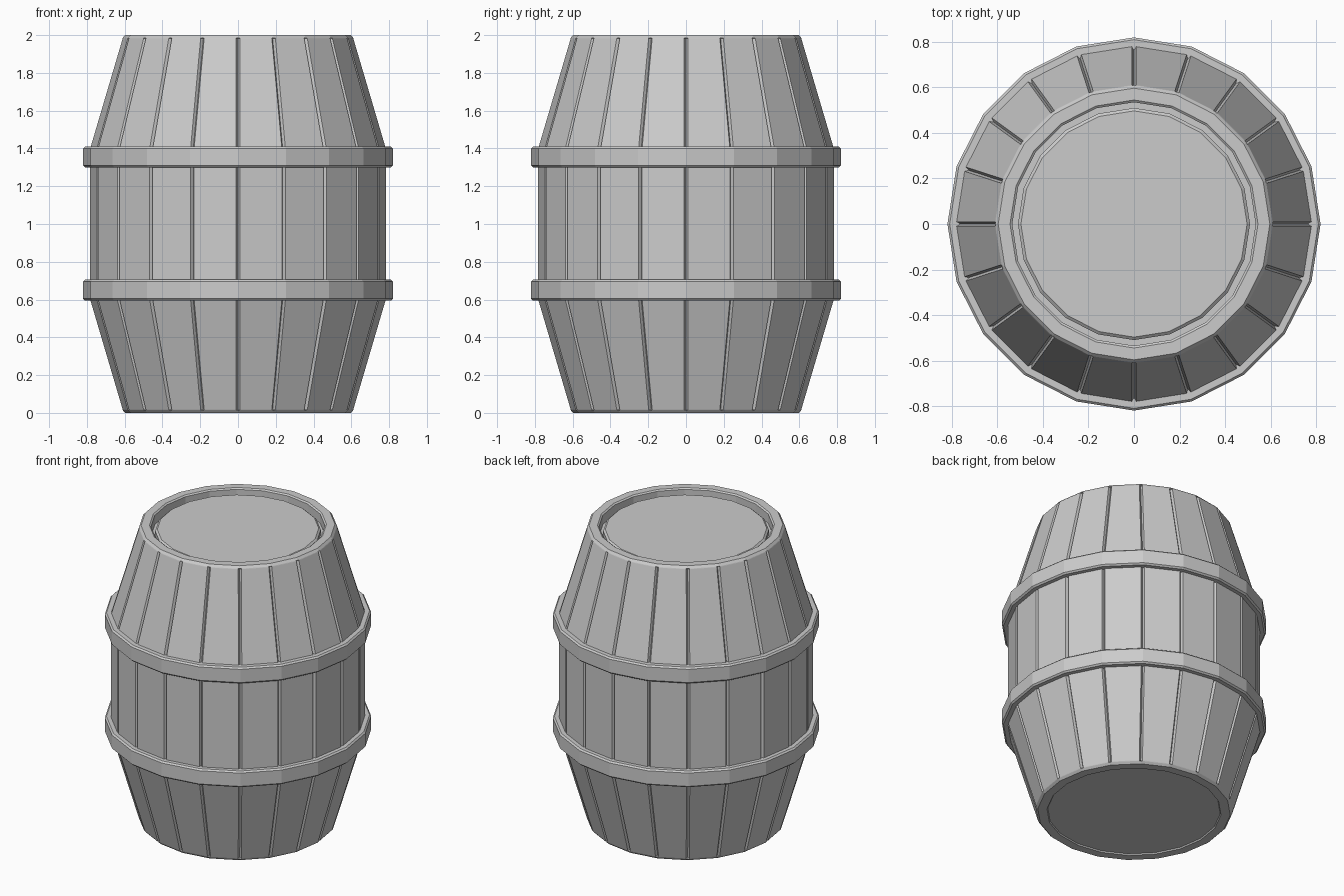
import bpy, bmesh
from math import sin, cos, pi
from mathutils import Vector

if "Cube" in bpy.data.objects:
    bpy.data.objects.remove(bpy.data.objects["Cube"])

SIDES = 20
SEAM = 0.01      # half width of a seam between staves
DEPTH = 0.018    # depth of a seam


def corner(r, z, i):
    a = 2 * pi * i / SIDES
    return Vector((r * cos(a), r * sin(a), z))


def ring_points(r, z, groove, seams):
    """One 20-sided ring; with seams, each corner becomes a V notch."""
    pts = []
    for i in range(SIDES):
        c = corner(r, z, i)
        if seams:
            prev = (corner(r, z, i - 1) - c).normalized()
            nxt = (corner(r, z, i + 1) - c).normalized()
            pts += [c + prev * SEAM, corner(r - groove, z, i), c + nxt * SEAM]
        else:
            pts.append(c)
    return pts


def lathe(name, profile, seams=False, closed=False):
    """Sweep (radius, z, groove) levels round z; cap the ends unless closed."""
    bm = bmesh.new()
    rings = [[bm.verts.new(p) for p in ring_points(r, z, g, seams)] for r, z, g in profile]
    pairs = list(zip(rings, rings[1:]))
    if closed:
        pairs.append((rings[-1], rings[0]))
    else:
        bm.faces.new(rings[0])
        bm.faces.new(rings[-1])
    for a, b in pairs:
        n = len(a)
        for i in range(n):
            j = (i + 1) % n
            bm.faces.new((a[i], a[j], b[j], b[i]))
    bmesh.ops.recalc_face_normals(bm, faces=bm.faces)
    mesh = bpy.data.meshes.new(name)
    bm.to_mesh(mesh)
    bm.free()
    obj = bpy.data.objects.new(name, mesh)
    bpy.context.collection.objects.link(obj)
    return obj


# Staved body: bottom recess, bulging side with seams, rim and top recess
lathe("barrel_body", [
    (0.535, 0.008, 0), (0.54, 0.0, 0), (0.597, 0.0, 0), (0.61, 0.014, 0),
    (0.612, 0.018, DEPTH), (0.784, 0.60, DEPTH),
    (0.784, 1.40, DEPTH), (0.612, 1.982, DEPTH),
    (0.61, 1.986, 0), (0.597, 2.0, 0), (0.545, 2.0, 0), (0.535, 1.992, 0),
    (0.535, 1.93, 0),
], seams=True)

# Lid set into the top recess
lathe("lid", [(0.51, 1.925, 0), (0.51, 1.962, 0), (0.497, 1.973, 0)])

# Two hoops with chamfered edges
for name, z0, z1 in (("lower_hoop", 0.595, 0.705), ("upper_hoop", 1.30, 1.41)):
    c = 0.01
    lathe(name, [(0.76, z0, 0), (0.82 - c, z0, 0), (0.82, z0 + c, 0),
                 (0.82, z1 - c, 0), (0.82 - c, z1, 0), (0.76, z1, 0)], closed=True)
